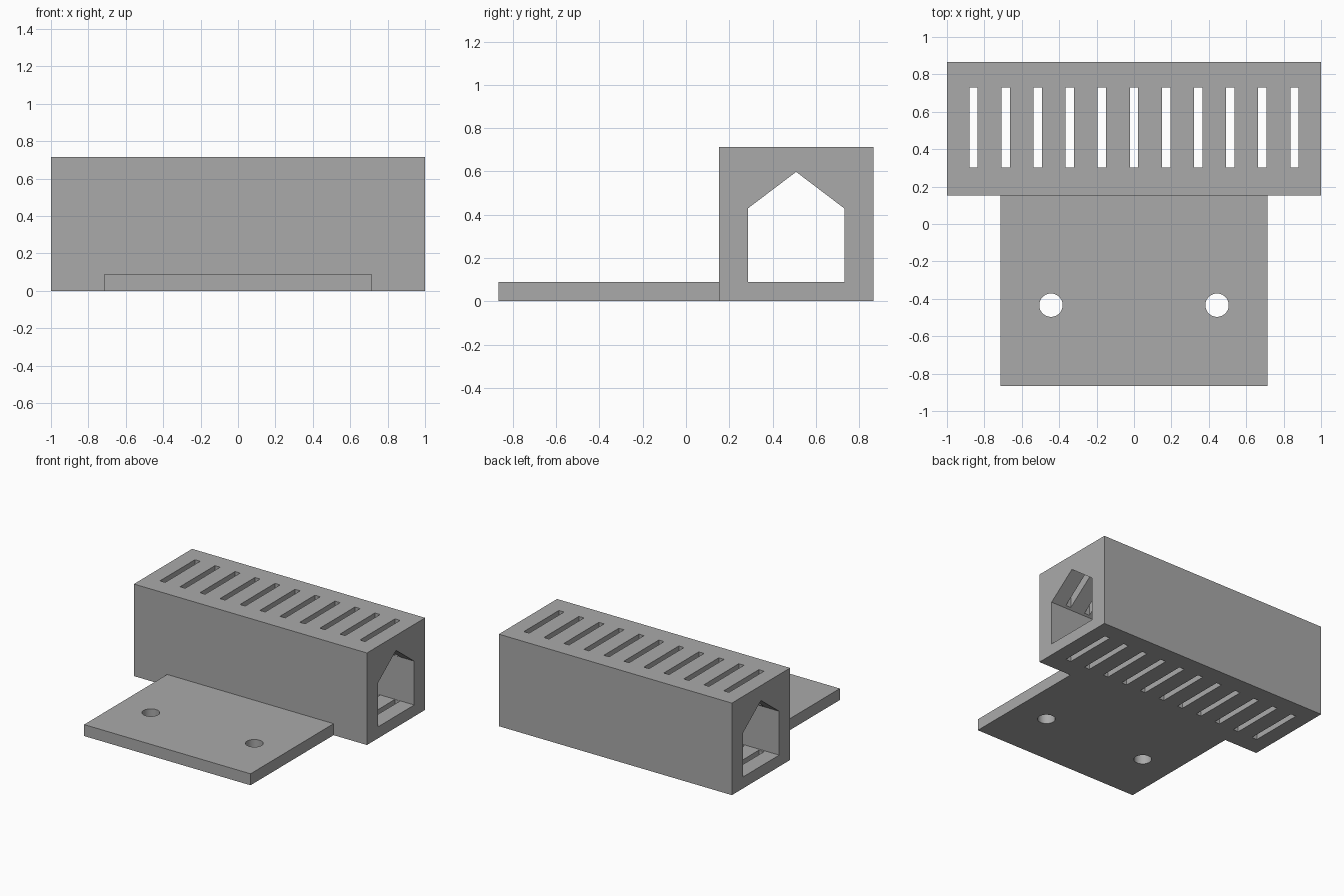
import bpy, bmesh, math
from mathutils import Matrix, Vector

if "Cube" in bpy.data.objects:
    bpy.data.objects.remove(bpy.data.objects["Cube"])

grey = bpy.data.materials.new("mid grey")
grey.diffuse_color = (0.4, 0.4, 0.4, 1)
grey.use_nodes = True
grey.node_tree.nodes["Principled BSDF"].inputs["Base Color"].default_value = grey.diffuse_color


def make(name, bm, helper=False):
    bmesh.ops.recalc_face_normals(bm, faces=bm.faces)
    me = bpy.data.meshes.new(name)
    bm.to_mesh(me)
    bm.free()
    me.materials.append(grey)
    ob = bpy.data.objects.new(name, me)
    bpy.context.collection.objects.link(ob)
    ob.hide_render = helper
    return ob


def add_box(bm, lo, hi):
    lo, hi = Vector(lo), Vector(hi)
    bmesh.ops.create_cube(bm, size=1, matrix=Matrix.Translation((lo + hi) / 2)
                          @ Matrix.Diagonal((*(hi - lo), 1)))


def boolean(target, tool, operation):
    mod = target.modifiers.new(operation.lower(), 'BOOLEAN')
    mod.operation, mod.solver, mod.object = operation, 'EXACT', tool
    bpy.context.view_layer.objects.active = target
    bpy.ops.object.modifier_apply(modifier=mod.name)
    bpy.data.objects.remove(tool)


FRONT, BACK, HEIGHT, PLATE = 0.152, 0.866, 0.714, 0.089

# long housing block
bm = bmesh.new()
add_box(bm, (-1, FRONT, 0), (1, BACK, HEIGHT))
body = make("vented_housing", bm)

# mounting plate, fused to the lower front of the housing
bm = bmesh.new()
add_box(bm, (-0.714, -BACK, 0), (0.714, FRONT + 0.05, PLATE))
boolean(body, make("mounting_plate", bm, True), 'UNION')

# house-shaped tunnel through the whole length
bm = bmesh.new()
profile = [(0.286, PLATE), (0.732, PLATE), (0.732, 0.429), (0.509, 0.598), (0.286, 0.429)]
face = bm.faces.new([bm.verts.new((-1.1, y, z)) for y, z in profile])
ext = bmesh.ops.extrude_face_region(bm, geom=[face])
bmesh.ops.translate(bm, vec=(2.2, 0, 0),
                    verts=[v for v in ext["geom"] if isinstance(v, bmesh.types.BMVert)])
boolean(body, make("tunnel_cutter", bm, True), 'DIFFERENCE')

# vent slots through roof and floor
bm = bmesh.new()
for i in range(-5, 6):
    x = i * 0.1716
    add_box(bm, (x - 0.0223, 0.301, -0.1), (x + 0.0223, 0.73, HEIGHT + 0.1))
boolean(body, make("slot_cutter", bm, True), 'DIFFERENCE')

# two screw holes in the plate
bm = bmesh.new()
for x in (-0.444, 0.444):
    bmesh.ops.create_cone(bm, cap_ends=True, segments=48, radius1=0.0625, radius2=0.0625,
                          depth=0.4, matrix=Matrix.Translation((x, -0.434, 0.05)))
boolean(body, make("hole_cutter", bm, True), 'DIFFERENCE')

# smooth hole walls, sharp everywhere else
body.select_set(True)
bpy.context.view_layer.objects.active = body
bpy.ops.object.shade_smooth_by_angle(angle=math.radians(30))
